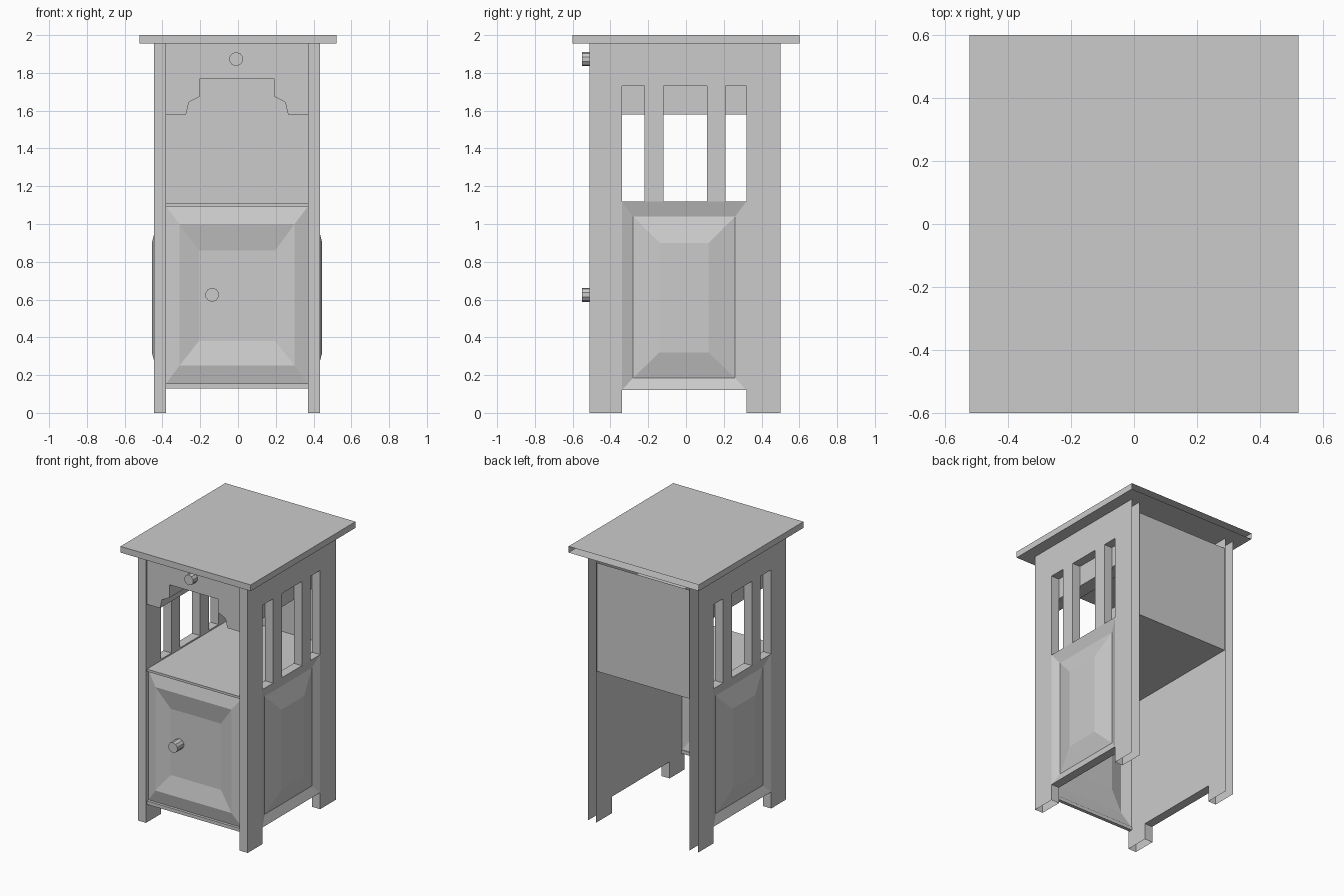
import bpy, bmesh, math
from mathutils import Vector, Matrix

if "Cube" in bpy.data.objects:
    bpy.data.objects.remove(bpy.data.objects["Cube"])

CX = -0.005  # centre line of the carcass


def finish(name, bm, recalc=True):
    bmesh.ops.remove_doubles(bm, verts=bm.verts[:], dist=1e-5)
    if recalc:
        bmesh.ops.recalc_face_normals(bm, faces=bm.faces[:])
    me = bpy.data.meshes.new(name)
    bm.to_mesh(me)
    bm.free()
    ob = bpy.data.objects.new(name, me)
    bpy.context.collection.objects.link(ob)
    return ob


def face(bm, pts):
    return bm.faces.new([bm.verts.new(p) for p in pts])


def box(name, lo, hi, open_back=False):
    bm = bmesh.new()
    bmesh.ops.create_cube(bm, size=1)
    lo, hi = Vector(lo), Vector(hi)
    for v in bm.verts:
        v.co = Vector((lo[i] + hi[i]) / 2 + v.co[i] * (hi[i] - lo[i]) for i in range(3))
    if open_back:
        back = [f for f in bm.faces if f.normal.y > 0.9]
        bmesh.ops.delete(bm, geom=back, context='FACES_ONLY')
    return finish(name, bm)


def stepped_panel(bm, rings, place):
    """rings: (u0, u1, z0, z1, depth), outer to inner; last one is capped."""
    loops = [[place(u, z, d) for u, z in ((a, c), (b, c), (b, e), (a, e))]
             for a, b, c, e, d in rings]
    for p, q in zip(loops, loops[1:]):
        for i in range(4):
            j = (i + 1) % 4
            face(bm, (p[i], p[j], q[j], q[i]))
    face(bm, loops[-1])


# Top slab, open at the back
box("top_slab", (-0.522, -0.6, 1.955), (0.522, 0.6, 2.0), open_back=True)

# Side wall: hollow frame with window, slats, legs and a raised panel; mirrored
ys = [-0.51, -0.34, -0.22, -0.12, 0.11, 0.21, 0.32, 0.50]
zs = [0, 0.12, 1.12, 1.73, 1.955]
solid = [{0, 6}, set(range(7)), {0, 2, 4, 6}, set(range(7))]
XI, XO = 0.375, 0.44
bm = bmesh.new()


def filled(i, k):
    return 0 <= k < 4 and i in solid[k]


for k in range(4):
    for i in solid[k]:
        y0, y1, z0, z1 = ys[i], ys[i + 1], zs[k], zs[k + 1]
        for x in (XI, XO):
            if x == XO and k == 1 and 0 < i < 6:
                continue  # the raised panel fills this area
            face(bm, [(x, y0, z0), (x, y1, z0), (x, y1, z1), (x, y0, z1)])
        if not filled(i - 1, k):
            face(bm, [(XI, y0, z0), (XO, y0, z0), (XO, y0, z1), (XI, y0, z1)])
        if i < 6 and not filled(i + 1, k):
            face(bm, [(XI, y1, z0), (XO, y1, z0), (XO, y1, z1), (XI, y1, z1)])
        if k > 0 and not filled(i, k - 1):
            face(bm, [(XI, y0, z0), (XO, y0, z0), (XO, y1, z0), (XI, y1, z0)])
        if k < 3 and not filled(i, k + 1):
            face(bm, [(XI, y0, z1), (XO, y0, z1), (XO, y1, z1), (XI, y1, z1)])
stepped_panel(bm, [(-0.34, 0.32, 0.12, 1.12, 0.44),
                   (-0.28, 0.26, 0.185, 1.04, 0.415),
                   (-0.14, 0.12, 0.32, 0.90, 0.451)],
              lambda u, z, d: (d, u, z))
side = finish("side_wall", bm)
side.location.x = CX
side.modifiers.new("mirror", 'MIRROR')

# Drawer apron: stepped cut-out profile running front to back
half = [(0.375, 1.955), (0.375, 1.58), (0.27, 1.58), (0.255, 1.645),
        (0.195, 1.675), (0.195, 1.77)]
prof = half + [(-x, z) for x, z in reversed(half)]
bm = bmesh.new()
face(bm, [(x + CX, -0.50, z) for x, z in prof])
for (xa, za), (xb, zb) in zip(prof, prof[1:]):
    face(bm, [(xa + CX, -0.50, za), (xb + CX, -0.50, zb),
              (xb + CX, 0.49, zb), (xa + CX, 0.49, za)])
finish("drawer_apron", bm)

# Back panel above the shelf only
bm = bmesh.new()
face(bm, [(-0.38, 0.49, 1.10), (0.37, 0.49, 1.10), (0.37, 0.49, 1.88), (-0.38, 0.49, 1.88)])
finish("back_panel", bm)

# Shelf and the rail under the door
box("shelf", (-0.38, -0.50, 1.093), (0.37, 0.49, 1.11))
box("bottom_rail", (-0.38, -0.50, 0.13), (0.37, -0.475, 0.155))

# Door with a recessed centre
bm = bmesh.new()
stepped_panel(bm, [(-0.38, 0.37, 0.155, 1.093, -0.48),
                   (-0.31, 0.30, 0.25, 1.00, -0.503),
                   (-0.207, 0.197, 0.38, 0.86, -0.475)],
              lambda u, z, d: (u, d, z))
finish("door", bm)

# Knobs
for name, x, z in (("drawer_knob", -0.01, 1.873), ("door_knob", -0.137, 0.625)):
    bm = bmesh.new()
    bmesh.ops.create_cone(bm, cap_ends=True, segments=10, radius1=0.037, radius2=0.037,
                          depth=0.08, matrix=Matrix.Translation((x, -0.51, z))
                          @ Matrix.Rotation(math.pi / 2, 4, 'X'))
    finish(name, bm)
